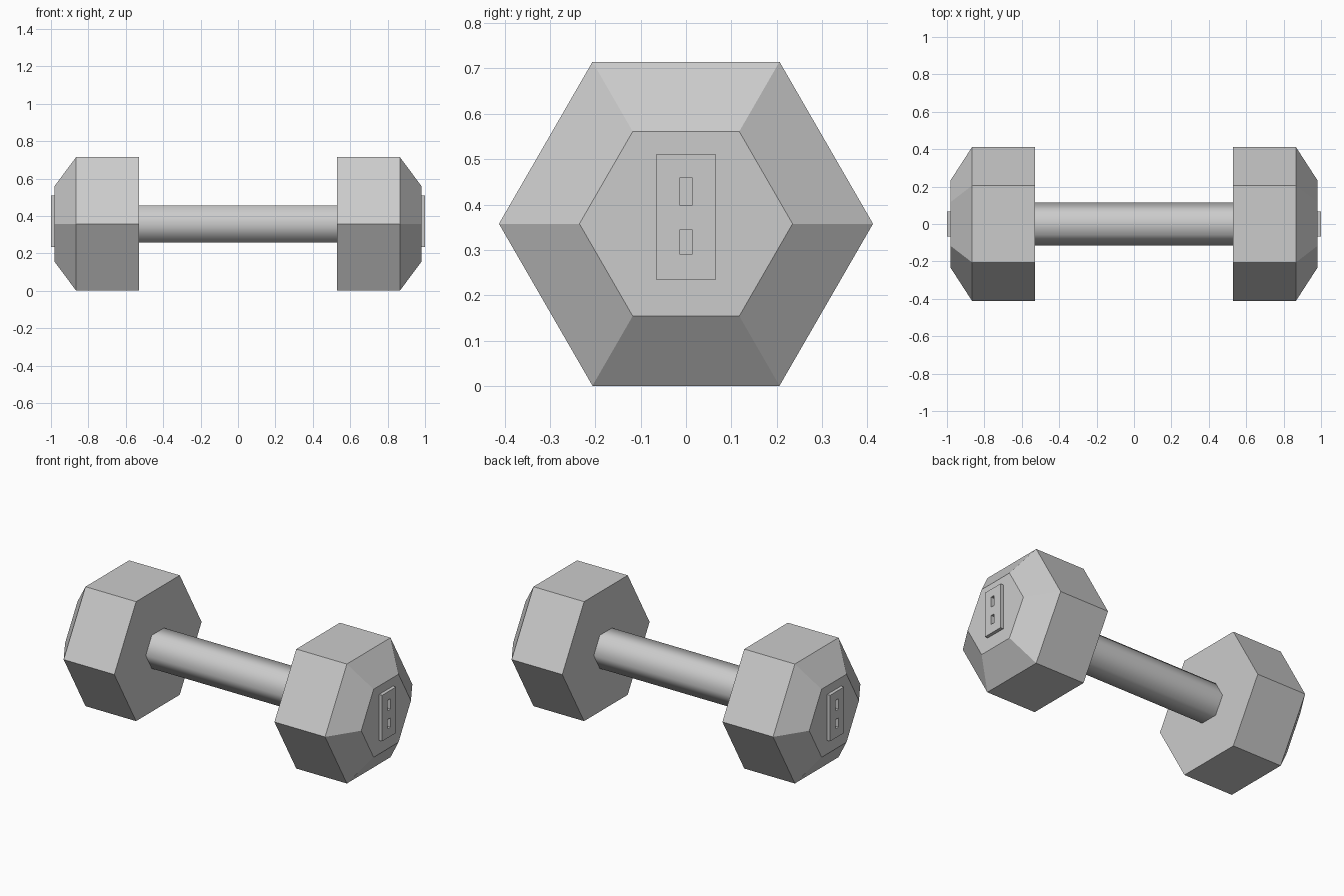
import bpy, bmesh, math
from mathutils import Vector

cube = bpy.data.objects.get("Cube")
if cube:
    bpy.data.objects.remove(cube, do_unlink=True)

MID_Z = 0.3575

grey = bpy.data.materials.new("plain_grey")
grey.use_nodes = True
colour = (0.6, 0.6, 0.6, 1)
grey.diffuse_color = colour
grey.node_tree.nodes["Principled BSDF"].inputs["Base Color"].default_value = colour


def finish(name, bm):
    bmesh.ops.recalc_face_normals(bm, faces=bm.faces)
    mesh = bpy.data.meshes.new(name)
    bm.to_mesh(mesh)
    bm.free()
    mesh.materials.append(grey)
    obj = bpy.data.objects.new(name, mesh)
    bpy.context.collection.objects.link(obj)
    return obj


def hex_prism(name, sections, smooth=False):
    """Loft hexagons along x from (x, radius) pairs and cap both ends."""
    bm = bmesh.new()
    rings = []
    for x, r in sections:
        angles = [i * math.pi / 3 for i in range(6)]
        rings.append([bm.verts.new((x, r * math.cos(a), MID_Z + r * math.sin(a))) for a in angles])
    for a, b in zip(rings, rings[1:]):
        for i in range(6):
            j = (i + 1) % 6
            bm.faces.new((a[i], a[j], b[j], b[i])).smooth = smooth
    bm.faces.new(rings[0])
    bm.faces.new(rings[-1])
    return finish(name, bm)


def slotted_plate(name, side):
    """Raised end plate with two slots through it."""
    ys = (-0.066, -0.013, 0.013, 0.066)
    zs = (0.235, 0.29, 0.345, 0.398, 0.46, 0.51)
    bm = bmesh.new()
    grid = [[bm.verts.new((side * 0.98, y, z)) for y in ys] for z in zs]
    for r in range(5):
        for c in range(3):
            if c == 1 and r in (1, 3):
                continue
            bm.faces.new((grid[r][c], grid[r][c + 1], grid[r + 1][c + 1], grid[r + 1][c]))
    ext = bmesh.ops.extrude_face_region(bm, geom=bm.faces[:], use_keep_orig=True)
    verts = [v for v in ext["geom"] if isinstance(v, bmesh.types.BMVert)]
    bmesh.ops.translate(bm, verts=verts, vec=Vector((side * 0.02, 0, 0)))
    return finish(name, bm)


# Grip: smooth six-sided bar
hex_prism("handle", [(-0.53, 0.115), (0.53, 0.115)], smooth=True)

# Weights and end plates on both sides
for label, side in (("left", 1), ("right", -1)):
    hex_prism(label + "_weight", [(side * 0.53, 0.4125), (side * 0.865, 0.4125), (side * 0.98, 0.235)])
    slotted_plate(label + "_end_plate", side)
